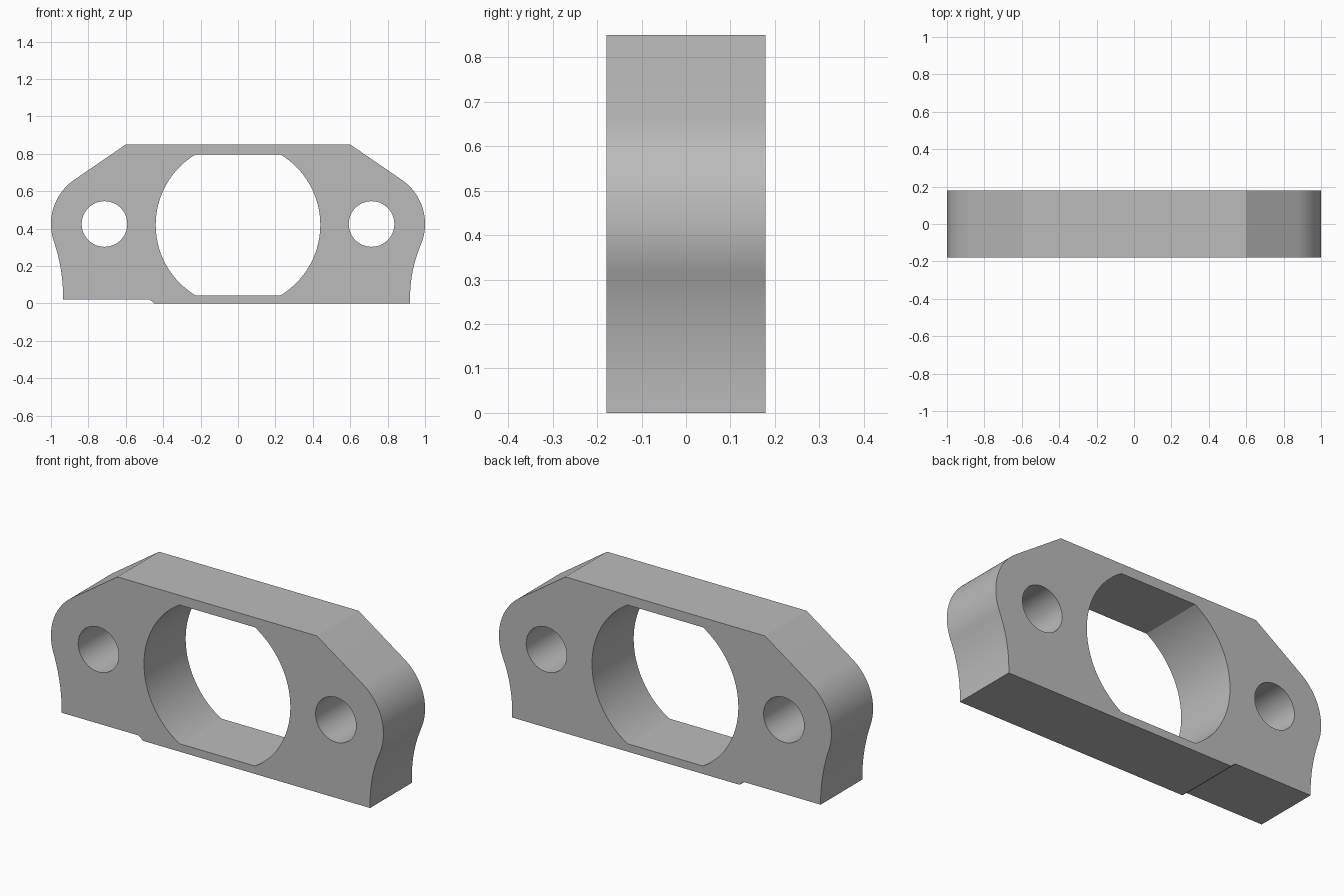
import bpy, bmesh
from math import sin, cos, asin, acos, atan2, sqrt, pi, radians

cube = bpy.data.objects.get("Cube")
if cube:
    bpy.data.objects.remove(cube, do_unlink=True)

HALF_DEPTH = 0.179
EAR_X, EAR_Z, EAR_R = 0.714, 0.425, 0.286
TOP_X, TOP_Z = 0.6, 0.85

grey = bpy.data.materials.new("plain grey")
grey.use_nodes = True
colour = (0.5, 0.5, 0.5, 1)
grey.diffuse_color = colour
grey.node_tree.nodes["Principled BSDF"].inputs["Base Color"].default_value = colour


def arc(cx, cz, r, start, end, steps):
    return [(cx + r * cos(start + (end - start) * i / steps),
             cz + r * sin(start + (end - start) * i / steps)) for i in range(steps + 1)]


def prism(name, profile, half_depth):
    """Extrude an x-z profile along y."""
    bm = bmesh.new()
    face = bm.faces.new([bm.verts.new((x, -half_depth, z)) for x, z in profile])
    new = bmesh.ops.extrude_face_region(bm, geom=[face])["geom"]
    moved = [v for v in new if isinstance(v, bmesh.types.BMVert)]
    bmesh.ops.translate(bm, verts=moved, vec=(0, 2 * half_depth, 0))
    bmesh.ops.recalc_face_normals(bm, faces=bm.faces)
    mesh = bpy.data.meshes.new(name)
    bm.to_mesh(mesh)
    bm.free()
    mesh.materials.append(grey)
    obj = bpy.data.objects.new(name, mesh)
    bpy.context.collection.objects.link(obj)
    return obj


def side_profile(foot_x, foot_z):
    """Top corner, tangent slope, round ear, then hollow flank down to the foot."""
    dx, dz = TOP_X - EAR_X, TOP_Z - EAR_Z
    tangent = atan2(dz, dx) - acos(EAR_R / sqrt(dx * dx + dz * dz))
    # Hollow arc is tangent to the ear and vertical near the foot
    drop, inset = EAR_Z - 0.03, foot_x - EAR_X
    r = (drop ** 2 + inset ** 2 - EAR_R ** 2) / (2 * (EAR_R - inset))
    angle = asin(drop / (EAR_R + r))
    ear = arc(EAR_X, EAR_Z, EAR_R, tangent, -angle, 28)
    flank = arc(foot_x + r, EAR_Z - drop, r, pi - angle, pi, 16)
    return [(TOP_X, TOP_Z)] + ear + flank[1:] + [(foot_x, foot_z)]


# Plate outline, with a shallow step under the right foot
left = side_profile(0.92, 0)
right = [(-x, z) for x, z in reversed(side_profile(0.935, 0.022))]
step = [(-0.448, 0), (-0.456, 0.009), (-0.474, 0.022)]
plate = prism("mounting_plate", left + step + right, HALF_DEPTH)

# Central bore with flat top and bottom, and two bolt holes
flat = asin(0.377 / 0.44)
bore = arc(0, 0.42, 0.44, -flat, flat, 40) + arc(0, 0.42, 0.44, pi - flat, pi + flat, 40)
cutters = [prism("bore_cutter", bore, 0.4)]
for side in (-1, 1):
    hole = arc(side * EAR_X, EAR_Z, 0.122, 0, 2 * pi, 48)[:-1]
    cutters.append(prism("bolt_hole_cutter", hole, 0.4))

bpy.ops.object.select_all(action='DESELECT')
plate.select_set(True)
bpy.context.view_layer.objects.active = plate
for cutter in cutters:
    cutter.hide_render = True
    mod = plate.modifiers.new("cut", 'BOOLEAN')
    mod.operation = 'DIFFERENCE'
    mod.solver = 'EXACT'
    mod.object = cutter
    bpy.ops.object.modifier_apply(modifier=mod.name)
for cutter in cutters:
    bpy.data.objects.remove(cutter, do_unlink=True)

bpy.ops.object.shade_smooth_by_angle(angle=radians(25))
